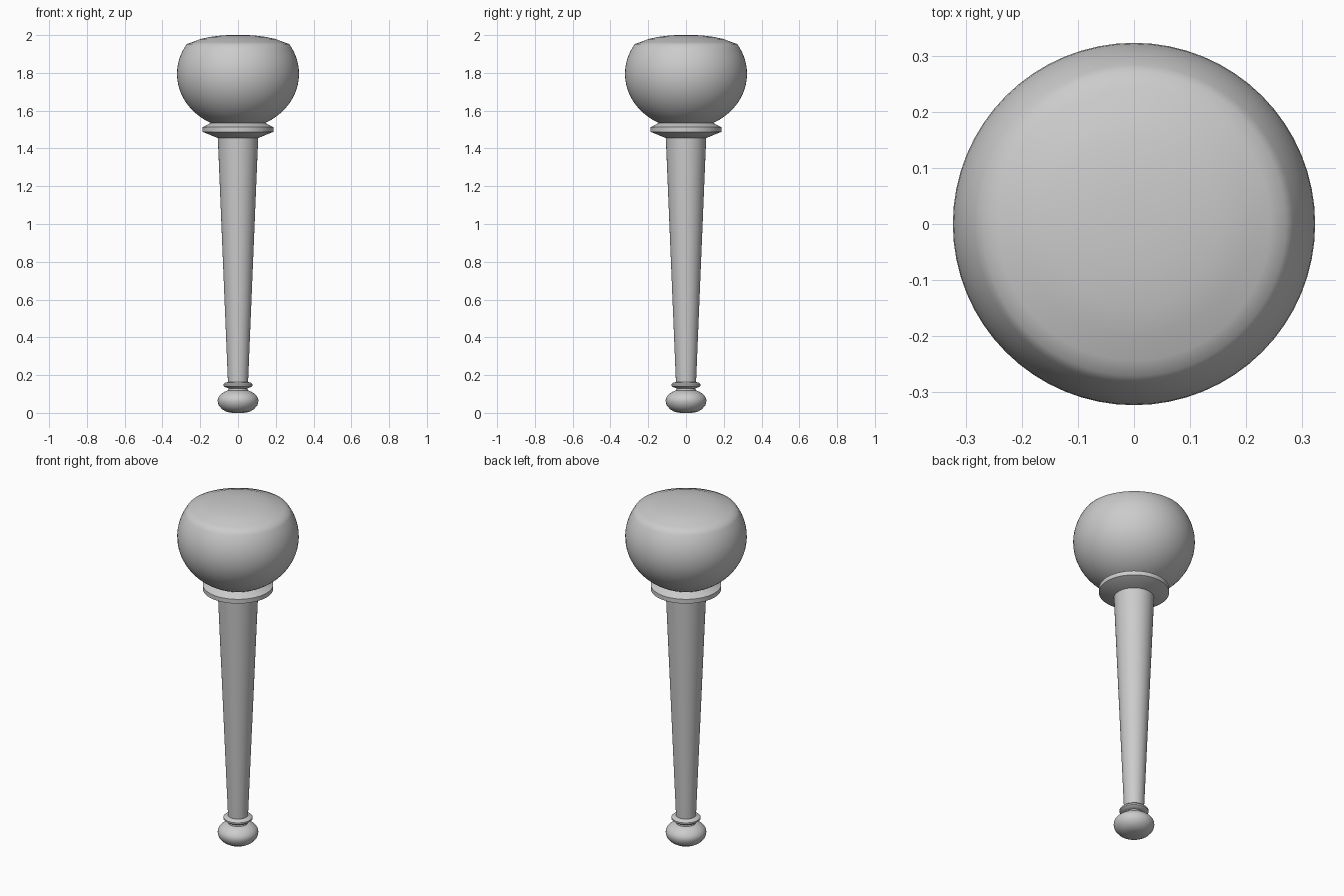
import bpy, bmesh, math

SIDES = 64

cube = bpy.data.objects.get("Cube")
if cube:
    bpy.data.objects.remove(cube, do_unlink=True)

grey = bpy.data.materials.new("plain_grey")
grey.use_nodes = True
colour = (0.6, 0.6, 0.6, 1)
grey.diffuse_color = colour
grey.node_tree.nodes["Principled BSDF"].inputs["Base Color"].default_value = colour


def arc(z, rx, rz, start, end, steps, centre=0.0):
    """Elliptical (radius, height) points; angles in degrees from the equator."""
    angles = [math.radians(start + (end - start) * i / steps) for i in range(steps + 1)]
    return [(centre + rx * math.cos(a), z + rz * math.sin(a)) for a in angles]


def lathe(name, profile, sharp=35):
    """Spin a bottom-to-top profile around z and close both ends."""
    bm = bmesh.new()
    rings = []
    for r, z in profile:
        rings.append([bm.verts.new((r * math.cos(i * math.tau / SIDES),
                                    r * math.sin(i * math.tau / SIDES), z))
                      for i in range(SIDES)])
    for low, high in zip(rings, rings[1:]):
        for i in range(SIDES):
            j = (i + 1) % SIDES
            bm.faces.new((low[i], low[j], high[j], high[i]))
    bm.faces.new(rings[0][::-1])
    bm.faces.new(rings[-1])
    mesh = bpy.data.meshes.new(name)
    bm.to_mesh(mesh)
    bm.free()
    mesh.materials.append(grey)
    obj = bpy.data.objects.new(name, mesh)
    bpy.context.collection.objects.link(obj)
    bpy.ops.object.select_all(action="DESELECT")
    obj.select_set(True)
    bpy.context.view_layer.objects.active = obj
    bpy.ops.object.shade_smooth_by_angle(angle=math.radians(sharp))
    return obj


# Rounded foot knob with a shallow underside
lathe("end_knob", [(0.03, 0.0), (0.06, 0.005), (0.085, 0.02), (0.102, 0.04)]
      + arc(0.065, 0.108, 0.062, -10, 60, 8))

# Narrow neck and thin ring above the knob
lathe("end_neck", [(0.054, 0.11), (0.05, 0.135), (0.054, 0.16)])
lathe("end_ring", [(0.05, 0.13), (0.068, 0.136), (0.077, 0.143),
                   (0.077, 0.152), (0.068, 0.16), (0.05, 0.164)])

# Long tapered shaft
lathe("handle_shaft", [(0.053, 0.155), (0.107, 1.46)])

# Collar under the head
lathe("head_collar", [(0.1, 1.452), (0.187, 1.488), (0.187, 1.513), (0.14, 1.537)], 25)

# Round head, flattened on top
lathe("round_head", arc(1.795, 0.323, 0.29, -66, 33, 22)
      + [(0.243, 1.962), (0.2, 1.979), (0.15, 1.99), (0.08, 1.999), (0.02, 2.0)], 60)
